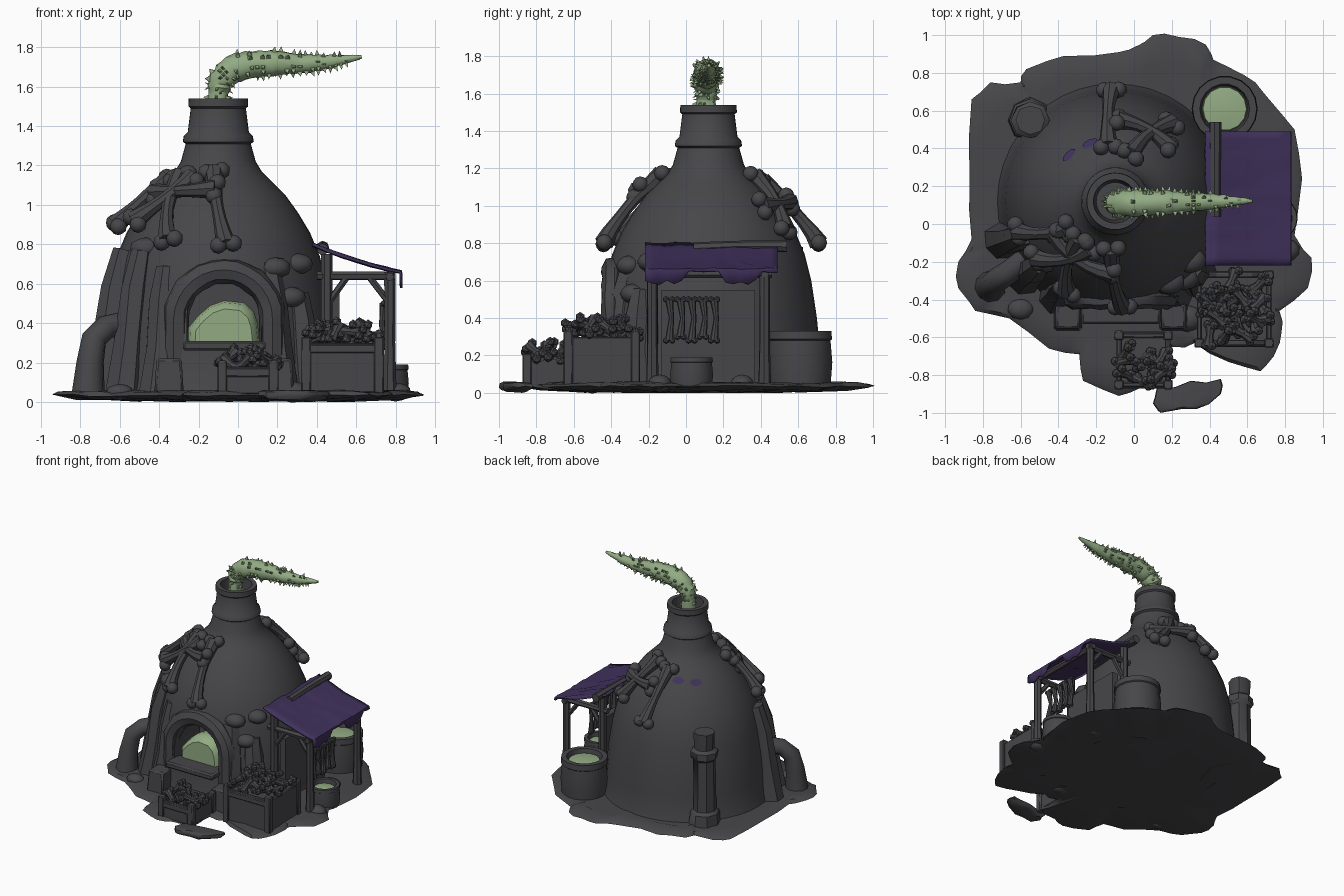
import bpy, bmesh, math, random
from mathutils import Vector, Matrix

random.seed(4)
if "Cube" in bpy.data.objects:
    bpy.data.objects.remove(bpy.data.objects["Cube"])


def material(name, rgb):
    m = bpy.data.materials.new(name)
    m.use_nodes = True
    m.diffuse_color = (*rgb, 1)
    m.node_tree.nodes["Principled BSDF"].inputs["Base Color"].default_value = (*rgb, 1)
    return m


CLAY = material("dark clay", (.062, .06, .066))
SLIME = material("sickly green", (.29, .41, .23))
CLOTH = material("purple cloth", (.052, .031, .108))


# ---- helpers ----
def finish(name, bm, mat=CLAY, bevel=0):
    bmesh.ops.recalc_face_normals(bm, faces=bm.faces[:])
    for f in bm.faces:
        f.smooth = True
    for e in bm.edges:
        e.smooth = e.calc_face_angle(0) < .7
    me = bpy.data.meshes.new(name)
    bm.to_mesh(me)
    bm.free()
    me.materials.append(mat)
    ob = bpy.data.objects.new(name, me)
    bpy.context.scene.collection.objects.link(ob)
    if bevel:
        mod = ob.modifiers.new("worn edges", 'BEVEL')
        mod.width = bevel
    return ob


def loft(bm, rings):
    rows = [[bm.verts.new(p) for p in ring] for ring in rings]
    n = len(rows[0])
    for a, b in zip(rows, rows[1:]):
        for i in range(n):
            bm.faces.new((a[i], a[(i + 1) % n], b[(i + 1) % n], b[i]))
    bm.faces.new(rows[0][::-1])
    bm.faces.new(rows[-1])


def tube(bm, pts, radii, sides=8, jitter=0):
    pts = [Vector(p) for p in pts]
    if not isinstance(radii, (list, tuple)):
        radii = [radii] * len(pts)
    u = None
    rings = []
    for i, (p, r) in enumerate(zip(pts, radii)):
        t = (pts[min(i + 1, len(pts) - 1)] - pts[max(i - 1, 0)]).normalized()
        u = t.orthogonal() if u is None else u - t * u.dot(t)
        u.normalize()
        v = t.cross(u)
        ring = []
        for k in range(sides):
            a = math.tau * k / sides
            d = r * random.uniform(1 - jitter, 1 + jitter)
            ring.append(p + (u * math.cos(a) + v * math.sin(a)) * d)
        rings.append(ring)
    loft(bm, rings)


def lathe(bm, cx, cy, profile, sides=24):
    turn = [math.tau * k / sides for k in range(sides)]
    loft(bm, [[(cx + r * math.cos(a), cy + r * math.sin(a), z) for a in turn] for r, z in profile])


def box(bm, loc, size, taper=1):
    m = Matrix.Translation(loc) @ Matrix.Diagonal((*size, 1))
    for v in bmesh.ops.create_cube(bm, size=1)["verts"]:
        if v.co.z > 0:
            v.co.x *= taper
            v.co.y *= taper
        v.co = m @ v.co


def ball(bm, loc, size, detail=1):
    m = Matrix.Translation(loc) @ Matrix.Diagonal((*size, 1))
    bmesh.ops.create_icosphere(bm, subdivisions=detail, radius=1, matrix=m)


def bone(bm, pts, r, side):
    n = len(pts) - 1
    tube(bm, pts, [r * (1.5 - .6 * math.sin(math.pi * i / n)) for i in range(n + 1)])
    for end in (pts[0], pts[-1]):
        for s in (-1, 1):
            ball(bm, Vector(end) + side * r * 1.1 * s, [r * 1.25] * 3, 2 if r > .025 else 1)


# ---- ground slab with a ragged rim ----
def slab(name, outline, top):
    pts = [Vector(p) for p in outline]
    c = sum(pts, Vector((0, 0))) / len(pts)
    rim = []
    for a, b in zip(pts, pts[1:] + pts[:1]):
        wobble = Vector((random.uniform(-.015, .015), random.uniform(-.015, .015)))
        rim += [a, (a + b) / 2 + wobble]
    layers = ((.6, 0), (.88, .01), (1, .028), (.97, .045), (.86, top))
    bm = bmesh.new()
    loft(bm, [[(*(c + (p - c) * s), z + random.uniform(0, .012)) for p in rim] for s, z in layers])
    finish(name, bm)


slab("ground", [(-.86, .66), (-.76, .75), (-.6, .75), (-.57, .82), (-.37, .89), (-.08, .91), (.03, .95),
                (.1, 1), (.24, .99), (.38, .95), (.42, .87), (.58, .79), (.69, .69), (.85, .5), (.89, .24),
                (.85, -.06), (.94, -.18), (.92, -.34), (.77, -.46), (.78, -.58), (.74, -.7), (.67, -.78),
                (.5, -.73), (.32, -.63), (.2, -.65), (.2, -.86), (.03, -.87), (-.08, -.91), (-.27, -.83),
                (-.29, -.69), (-.45, -.66), (-.66, -.5), (-.84, -.46), (-.93, -.34), (-.93, -.2),
                (-.86, -.08), (-.87, .24)], .05)
slab("front_step", [(.1, -.95), (.14, -1), (.33, -.98), (.46, -.9), (.46, -.82), (.3, -.83),
                    (.12, -.87)], .05)

# ---- domed kiln with chimney, arch cut out of the front ----
CX, CY = -.1, .12
SHELL = [(.63, .03), (.605, .12), (.595, .24), (.58, .4), (.55, .6), (.515, .74), (.465, .86), (.405, .96),
         (.34, 1.05), (.27, 1.12), (.22, 1.17), (.19, 1.22)]
FLUE = [(.165, 1.31), (.18, 1.32), (.175, 1.35), (.155, 1.37), (.14, 1.49), (.152, 1.5),
        (.15, 1.54), (.115, 1.54), (.1, 1.4)]
bm = bmesh.new()
lathe(bm, CX, CY, SHELL + FLUE, 40)
dome = finish("kiln_dome", bm)

DOOR = -.07


def arch(half, base, spring, steps=14):
    turn = [math.pi * i / steps for i in range(steps + 1)]
    top = [(DOOR + half * math.cos(a), spring + half * math.sin(a)) for a in turn]
    return [(DOOR + half, base)] + top + [(DOOR - half, base)]


bm = bmesh.new()
loft(bm, [[(x, y, z) for x, z in arch(.19, .28, .43)] for y in (-.7, -.12)])
cutter = finish("door_cutter", bm)
cutter.hide_render = True
mod = dome.modifiers.new("door", 'BOOLEAN')
mod.object = cutter
mod.operation = 'DIFFERENCE'
bpy.context.view_layer.objects.active = dome
dome.select_set(True)
bpy.ops.object.modifier_apply(modifier="door")
bpy.data.objects.remove(cutter)
bpy.ops.object.shade_smooth_by_angle(angle=.7)

bm = bmesh.new()
tube(bm, [(x, -.385, z) for x, z in arch(.245, .05, .42)], .066, 8, .08)
finish("door_arch", bm)
bm = bmesh.new()
box(bm, (DOOR, -.45, .285), (.42, .16, .05))
for s in (-1, 1):
    box(bm, (DOOR + s * .28, -.49, .13), (.15, .15, .18), .85)
finish("sill_and_pedestals", bm, bevel=.012)
# lopsided glowing heap filling the oven
HEAP = [(-.255, .3), (-.25, .38), (-.2, .44), (-.14, .49), (-.07, .515), (.03, .505), (.08, .46),
        (.1, .4), (.11, .3)]
bm = bmesh.new()
loft(bm, [[(DOOR + (x - DOOR) * s, y, .3 + (z - .3) * s) for x, z in HEAP]
          for y, s in ((-.4, .8), (-.37, .95), (-.31, 1), (-.22, .95), (-.16, .7))])
finish("oven_glow", bm, SLIME)


def on_dome(deg, z, off=0):
    for (r0, z0), (r1, z1) in zip(SHELL, SHELL[1:]):
        if z0 <= z <= z1:
            r = r0 + (r1 - r0) * (z - z0) / (z1 - z0) + off
            a = math.radians(deg)
            return Vector((CX + r * math.cos(a), CY + r * math.sin(a), z))


# ---- buttresses, back flue and side pipe ----
bm = bmesh.new()
for deg, top, off in ((-160, .77, .01), (-140, .76, 0), (-122, .68, -.04), (-42, .55, -.02), (-58, .7, -.04)):
    tube(bm, [on_dome(deg, z, off) for z in (.04, top * .4, top * .75, top)],
         [.1, .08, .075, .06], 7, .1)
finish("buttresses", bm)
bm = bmesh.new()
for deg, z in ((-48, .53), (-56, .68), (-38, .7), (-140, .78)):
    ball(bm, on_dome(deg, z, -.02), (.085, .07, .055), 2)
finish("wall_stones", bm)
bm = bmesh.new()
tube(bm, [(-.55, .55, z) for z in (.04, .14, .16, .56, .58, .63, .65, .78)],
     [.12, .11, .085, .08, .1, .1, .075, .08], 8, .05)
finish("back_flue", bm)
bm = bmesh.new()
tube(bm, [(-.76, -.33, .04), (-.75, -.32, .2), (-.73, -.3, .32), (-.67, -.26, .38), (-.56, -.18, .4)],
     [.085, .07, .065, .062, .065], 10)
finish("side_pipe", bm)

# ---- large bones propped on the dome: start angle, height, end angle, height, end lift ----
bm = bmesh.new()
for a0, z0, a1, z1, lift in ((-95, 1.17, -86, .8, .07), (-135, 1.15, -118, .82, .06),
                             (-150, 1.13, -163, .9, .1), (-152, 1.06, -92, 1.08, .07),
                             (-118, 1.14, -145, .92, .09), (97, 1.13, 92, .8, .1),
                             (72, 1.16, 54, .87, .05), (45, 1, 88, 1.02, .07)):
    path = [on_dome(a0 + (a1 - a0) * t / 6, z0 + (z1 - z0) * t / 6, .03 + (lift - .03) * t / 6)
            for t in range(7)]
    out = Vector((path[3].x - CX, path[3].y - CY, .2))
    bone(bm, path, .035, (path[6] - path[0]).cross(out).normalized())
finish("dome_bones", bm)

# ---- painted splashes on the dome ----
bm = bmesh.new()
for deg, z in ((135, 1.05), (113, 1.06)):
    p = on_dome(deg, z, .006)
    tilt = Vector((p.x - CX, p.y - CY, .32)).to_track_quat('Z', 'Y').to_matrix().to_4x4()
    bmesh.ops.create_circle(bm, cap_ends=True, segments=8, radius=.035,
                            matrix=Matrix.Translation(p) @ tilt @ Matrix.Diagonal((1.3, .8, 1, 1)))
finish("paint_splashes", bm, CLOTH)

# ---- market stall ----
bm = bmesh.new()
for y in (-.18, .42):
    tube(bm, [(.77, y, z) for z in (.04, .3, .66)], [.035, .028, .03], 7)
    tube(bm, [(.45, y, z) for z in (.04, .4, .75)], .03, 7)
    tube(bm, [(.4, y, .64), (.8, y, .64)], .023, 6)
    tube(bm, [(.77, y, .5), (.67, y, .63)], .018, 6)
    tube(bm, [(.45, y, .49), (.55, y, .63)], .018, 6)
tube(bm, [(.77, -.22, .635), (.77, .46, .635)], .022, 6)
tube(bm, [(.43, .04, .775), (.43, .25, .785), (.43, .54, .785)], [.03, .028, .033], 7)
box(bm, (.49, .12, .3), (.05, .5, .5))
finish("stall_frame", bm)

bm = bmesh.new()
for i in range(5):
    y = -.09 + i * .06
    low = .28 + .02 * (i % 2)
    bone(bm, [(.74, y, .5), (.73, y + .012, .4), (.74, y, low)], .015, Vector((0, 1, 0)))
finish("hanging_bones", bm)

bm = bmesh.new()
nx, ny = 6, 18
grid = []
for i in range(nx + 1):
    row = []
    for j in range(ny + 1):
        z = .805 - .14 * i / nx - .012 * math.sin(math.pi * i / nx) + random.uniform(-.006, .006)
        row.append(bm.verts.new((.38 + .45 * i / nx, -.22 + .71 * j / ny, z)))
    grid.append(row)
# ragged hanging hem, longer in two places
hem = []
for j, v in enumerate(grid[-1]):
    drop = random.uniform(.04, .1) if j < 6 or 10 < j < 16 else random.uniform(.01, .03)
    hem.append(bm.verts.new((.835, v.co.y, v.co.z - drop)))
grid.append(hem)
for a, b in zip(grid, grid[1:]):
    for j in range(ny):
        bm.faces.new((a[j], b[j], b[j + 1], a[j + 1]))
canopy = finish("canopy", bm, CLOTH)
mod = canopy.modifiers.new("cloth thickness", 'SOLIDIFY')
mod.thickness = .014


# ---- tubs with green brew ----
def tub(name, x, y, r, top):
    bm = bmesh.new()
    lathe(bm, x, y, [(r, .03), (r * 1.06, top * .5), (r, top * .85), (r * 1.05, top * .87),
                     (r * 1.03, top), (r * .8, top), (r * .74, top - .05)], 18)
    finish(name, bm)
    bm = bmesh.new()
    lathe(bm, x, y, [(r * .72, top - .055), (r * .7, top - .03), (r * .3, top - .02)], 14)
    finish(name + "_brew", bm, SLIME)


tub("large_tub", .48, .61, .165, .33)
tub("small_tub", .75, .03, .11, .19)


# ---- crates of bones ----
def crate(name, x, y, w, d, top, count):
    bm = bmesh.new()
    mid, tall = top / 2 + .02, top - .04
    for s in (-1, 1):
        box(bm, (x + s * w / 2, y, mid), (.025, d, tall))
        box(bm, (x, y + s * d / 2, mid), (w, .025, tall))
        box(bm, (x, y + s * (d / 2 + .012), top - .03), (w + .03, .02, .045))
        for t in (-1, 1):
            box(bm, (x + s * w / 2, y + t * d / 2, mid + .01), (.05, .05, top))
    box(bm, (x, y, mid - .015), (w, d, tall - .02))
    finish(name, bm, bevel=.006)
    bm = bmesh.new()
    for i in range(count):
        p = Vector((x + random.uniform(-.43, .43) * w, y + random.uniform(-.43, .43) * d,
                    top + random.uniform(0, .18) * w))
        way = Vector((random.uniform(-1, 1), random.uniform(-1, 1), random.uniform(-.1, .9))).normalized()
        bone(bm, [p - way * .055, p, p + way * .055], .021, way.orthogonal().normalized())
    finish(name + "_bones", bm)


crate("large_crate", .53, -.45, .37, .36, .3, 26)
crate("small_crate", .05, -.72, .26, .26, .18, 11)

# ---- loose rocks ----
bm = bmesh.new()
for x, y, s in ((.28, -.5, .09), (.8, -.14, .08), (.62, .3, .08), (-.6, -.45, .07)):
    ball(bm, (x, y, .05), (s, s * .8, s * .6), 2)
finish("rocks", bm)

# ---- lumpy smoke plume with fine spikes ----
bm = bmesh.new()
keys = [(-.1, 1.42, .055), (-.1, 1.56, .05), (-.09, 1.63, .062), (-.03, 1.69, .07), (.08, 1.715, .066),
        (.2, 1.72, .064), (.33, 1.715, .052), (.45, 1.725, .038), (.56, 1.74, .022), (.65, 1.755, .004)]
path, radii = [], []
for a, b in zip(keys, keys[1:]):
    for t in (0, .25, .5, .75):
        x, z, r = (p + (q - p) * t for p, q in zip(a, b))
        path.append((x, .11 + .02 * x, z))
        radii.append(r * random.uniform(.9, 1.08))
tube(bm, path, radii, 16, .06)
bmesh.ops.recalc_face_normals(bm, faces=bm.faces[:])
spiky = random.sample([f for f in bm.faces if len(f.verts) == 4], 150)
bmesh.ops.inset_individual(bm, faces=spiky, thickness=.006)
bmesh.ops.poke(bm, faces=spiky, offset=.026)
finish("smoke_plume", bm, SLIME)
